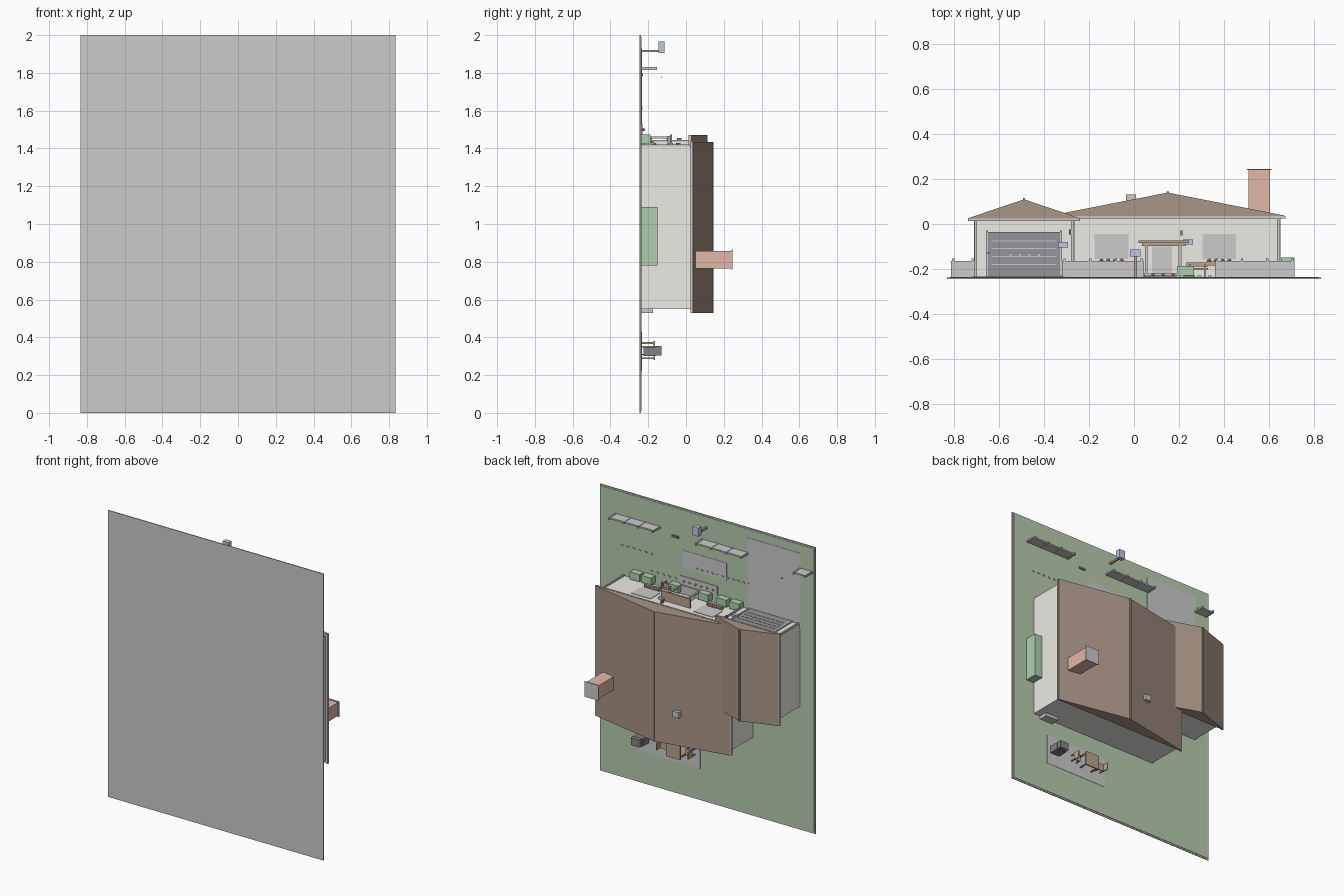
import bpy, bmesh, math

if "Cube" in bpy.data.objects:
    bpy.data.objects.remove(bpy.data.objects["Cube"])

MATS = {}
COLORS = {
    "lawn": (0.47, 0.60, 0.42), "wall": (0.84, 0.83, 0.78), "roof": (0.40, 0.30, 0.24),
    "brick": (0.75, 0.48, 0.38), "hedge": (0.42, 0.63, 0.42), "dark": (0.22, 0.22, 0.23),
    "wood": (0.50, 0.37, 0.27), "blue": (0.50, 0.58, 0.78), "flower": (0.85, 0.45, 0.32),
    "trim": (0.90, 0.90, 0.87), "door": (0.30, 0.30, 0.32),
}


def finish(ob, color):
    if color:
        if color not in MATS:
            m = bpy.data.materials.new(color)
            m.diffuse_color = (*COLORS[color], 1)
            m.use_nodes = True
            m.node_tree.nodes["Principled BSDF"].inputs["Base Color"].default_value = m.diffuse_color
            MATS[color] = m
        ob.data.materials.append(MATS[color])
    return ob


def mesh_object(name, bm, color):
    bmesh.ops.recalc_face_normals(bm, faces=bm.faces)
    me = bpy.data.meshes.new(name)
    bm.to_mesh(me)
    bm.free()
    ob = bpy.data.objects.new(name, me)
    bpy.context.collection.objects.link(ob)
    return finish(ob, color)


def box(name, x, y, z, color=None):
    """Box from (min, max) pairs; house height runs along y, house front is +z."""
    bm = bmesh.new()
    bmesh.ops.create_cube(bm, size=1)
    for v in bm.verts:
        for i, (a, b) in enumerate((x, y, z)):
            v.co[i] = (a + b) / 2 + v.co[i] * (b - a)
    return mesh_object(name, bm, color)


def prism(name, profile, z, color):
    """Extrude an x-y profile along z."""
    bm = bmesh.new()
    f = bm.faces.new([bm.verts.new((px, py, z[0])) for px, py in profile])
    r = bmesh.ops.extrude_face_region(bm, geom=[f])
    for v in r["geom"]:
        if isinstance(v, bmesh.types.BMVert):
            v.co.z = z[1]
    return mesh_object(name, bm, color)


def ball(name, x, y, z, r, color):
    bm = bmesh.new()
    bmesh.ops.create_icosphere(bm, subdivisions=1, radius=r)
    bmesh.ops.translate(bm, verts=bm.verts, vec=(x, y, z))
    return mesh_object(name, bm, color)


G = -0.236  # lawn level

# Plot, paving
box("ground_base", (-.833, .833), (-.245, -.239), (0, 2))
box("lawn", (-.823, .823), (-.2395, G), (.01, 1.99), "lawn")
box("driveway", (-.72, -.31), (G, G + .002), (1.40, 1.93))
box("front_walk", (-.15, .19), (G, G + .002), (1.59, 1.71))
box("patio", (.055, .54), (G, G + .002), (.22, .43))

# Main house and garage with gable roofs
for name, cx, half, wall, eave, ridge, zw, zr in (
        ("house", .15, .52, .503, .03, .14, (.55, 1.41), (.53, 1.435)),
        ("garage", -.49, .243, .224, .02, .11, (.86, 1.435), (.83, 1.47))):
    box(name + "_walls", (cx - wall, cx + wall), (G, eave), zw, "wall")
    prism(name + "_roof", [(cx - half, eave), (cx + half, eave),
                           (cx + half, eave + .008), (cx, ridge), (cx - half, eave + .008)], zr, "roof")
    box(name + "_ridge_cap", (cx - .005, cx + .005), (ridge - .006, ridge + .005), zr, "roof")
    for s in (-1, 1):
        ex = cx + s * half
        box(name + "_gutter", (ex - .006, ex + .006), (eave - .006, eave + .006), zr, "trim")
    box(name + "_front_fascia", (cx - half, cx + half), (eave - .006, eave + .005),
        (zr[1] - .008, zr[1] + .002), "trim")
for x, z in ((-.705, 1.44), (-.275, 1.44), (.643, 1.415)):
    box("downspout", (x - .005, x + .005), (G, .02), (z - .005, z + .005), "trim")

# Chimney, roof vent
box("chimney", (.51, .605), (.035, .24), (.765, .858), "brick")
box("chimney_cap", (.503, .612), (.24, .245), (.758, .865))
box("roof_vent", (-.035, .01), (.08, .132), (.735, .775))

# Garage door with panel grooves, windows and frame
box("garage_door", (-.65, -.33), (G, -.035), (1.43, 1.442), "door")
for i in range(4):
    y = -.075 - i * .035
    box("door_groove", (-.635, -.345), (y - .002, y + .002), (1.44, 1.444), "trim")
for i in range(4):
    x = -.55 + i * .042
    box("door_handle", (x - .004, x + .004), (-.142, -.134), (1.44, 1.445), "trim")
for x in (-.655, -.325):
    box("door_frame", (x - .005, x + .005), (G, -.03), (1.43, 1.446), "trim")
box("driveway_marker", (-.655, -.645), (-.131, -.128), (1.774, 1.782), "dark")

# Entry: porch slab, door, canopy on posts
box("porch_slab", (.04, .21), (G, -.22), (1.40, 1.47))
box("entry_step", (-.08, .21), (G, -.230), (1.47, 1.53))
for i in range(6):
    x = -.05 + i * .045
    ball("step_pot", x, -.225, 1.50, .008, "flower")
box("entry_door", (.08, .17), (-.22, -.10), (1.405, 1.414), "trim")
box("canopy", (.02, .245), (-.085, -.074), (1.41, 1.475), "wood")
box("canopy_fascia", (.035, .23), (-.097, -.085), (1.41, 1.465), "wood")
for x in (.055, .205):
    box("porch_post", (x - .006, x + .006), (-.22, -.09), (1.452, 1.464), "trim")

# Wall lamps
for x, y, z in ((-.285, -.035, 1.44), (.212, -.04, 1.413)):
    box("wall_lamp", (x - .005, x + .005), (y - .012, y + .01), (z - .005, z + .015), "dark")
for x, y, z in ((-.317, -.092, 1.445), (.24, -.08, 1.42)):
    box("wall_sign", (x - .022, x + .022), (y - .012, y + .012), (z - .008, z + .008), "blue")

# Window boxes with flowers
for x in (-.10, .38):
    box("front_window", (x - .075, x + .075), (-.155, -.045), (1.405, 1.413), "trim")
    box("window_box", (x - .06, x + .06), (-.185, -.168), (1.41, 1.432), "wood")
    for i in range(4):
        ball("flower", x - .045 + i * .03, -.163, 1.421, .009, "flower")

# Front bench
box("bench_seat", (.235, .33), (-.203, -.196), (1.435, 1.465), "wood")
box("bench_back", (.235, .33), (-.190, -.172), (1.432, 1.438), "wood")
for x in (.25, .315):
    box("bench_leg", (x - .004, x + .004), (G, -.18), (1.434, 1.462), "wood")

# Shrubs and side hedge
for x in (.53, .44, .23, 0, -.14, -.24):
    box("shrub", (x - .038, x + .038), (G, -.188), (1.425, 1.475), "hedge")
box("side_hedge", (.655, .715), (G, -.15), (.78, 1.09), "hedge")

# Low border pickets in the front lawn
for x0, x1, z in ((.43, .66, 1.62), (-.32, .08, 1.61), (.2, .43, 1.50)):
    n = int((x1 - x0) / .04)
    for i in range(n + 1):
        x = x0 + (x1 - x0) * i / n
        box("border_stone", (x - .008, x + .008), (G, G + .006), (z - .004, z + .004))

# Front fence sections with posts
for x0, x1 in ((-.815, -.71), (-.32, .045), (.36, .715)):
    box("fence_panel", (x0, x1), (G, -.164), (1.817, 1.827))
    n = max(1, round((x1 - x0) / .13))
    for i in range(n + 1):
        x = x0 + .01 + (x1 - x0 - .02) * i / n
        box("fence_post", (x - .005, x + .005), (G, -.154), (1.814, 1.83))
box("path_marker", (.22, .27), (G, G + .008), (1.783, 1.797), "dark")

# Mailbox
box("mailbox_post", (0, .013), (G, -.14), (1.91, 1.922), "wood")
box("mailbox", (-.017, .03), (-.145, -.113), (1.905, 1.965), "blue")

# Patio table, chairs and grill; cooling unit against the back wall
box("table_top", (.16, .27), (-.172, -.163), (.28, .38), "wood")
for x in (.17, .26):
    for z in (.29, .37):
        box("table_leg", (x - .004, x + .004), (G, -.17), (z - .004, z + .004), "wood")
for cx, s in ((.315, 1), (.115, -1)):
    box("chair_seat", (cx - .024, cx + .024), (-.202, -.195), (.305, .355), "wood")
    bx = cx + s * .022
    box("chair_back", (bx - .003, bx + .003), (-.2, -.155), (.305, .355), "wood")
    for x in (cx - .02, cx + .02):
        for z in (.31, .35):
            box("chair_leg", (x - .003, x + .003), (G, -.2), (z - .003, z + .003), "wood")
box("grill_body", (.445, .52), (G + .01, -.16), (.30, .35), "dark")
box("grill_lid", (.448, .517), (-.16, -.13), (.303, .355), "dark")
box("cooling_unit", (.50, .60), (G, -.175), (.528, .55))
